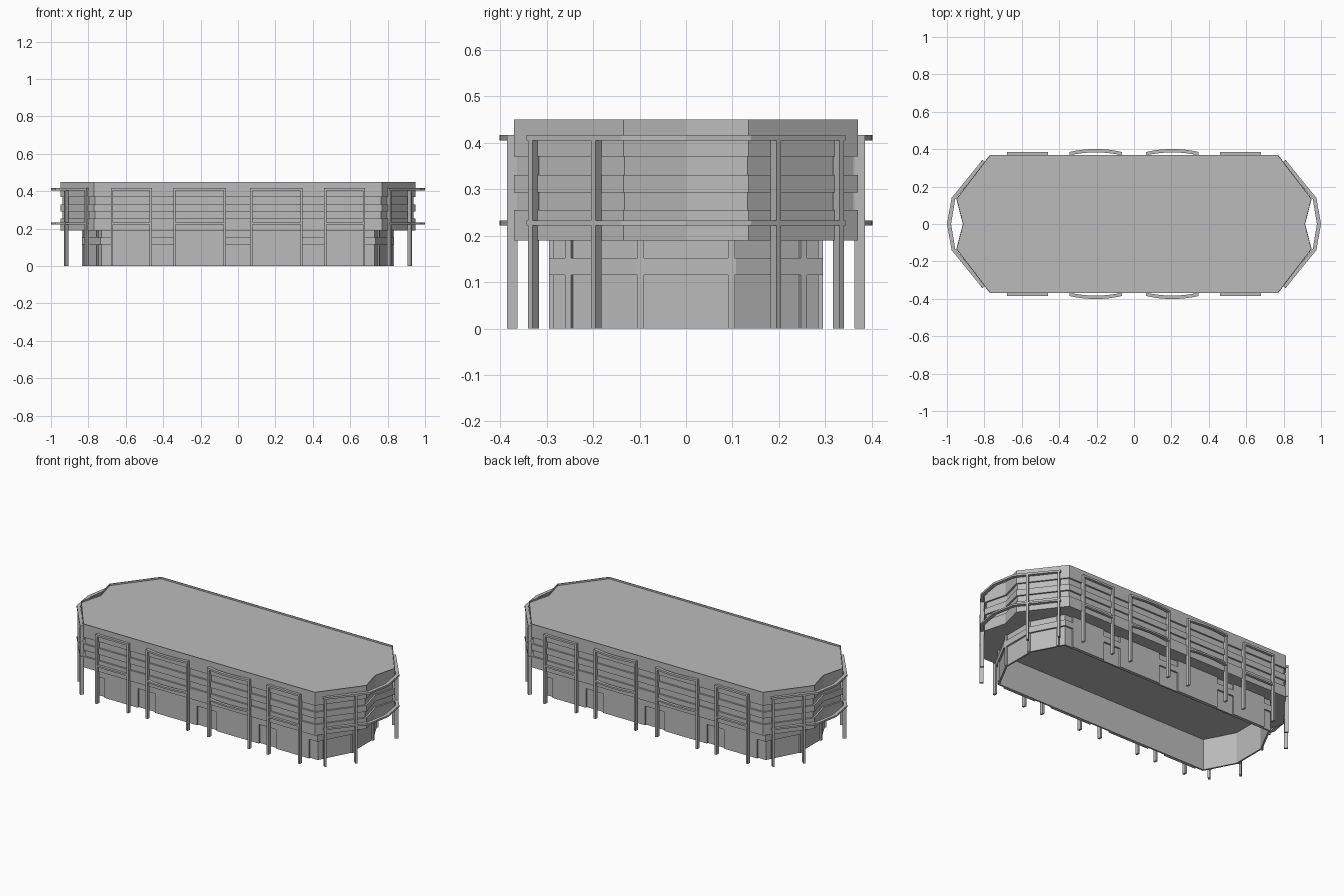
import bpy, bmesh
from mathutils import Vector

cube = bpy.data.objects.get("Cube")
if cube:
    bpy.data.objects.remove(cube, do_unlink=True)

grey = bpy.data.materials.new("plain_grey")
grey.use_nodes = True
tone = (0.5, 0.5, 0.5, 1)
grey.diffuse_color = tone
grey.node_tree.nodes["Principled BSDF"].inputs["Base Color"].default_value = tone


def loft(name, rings, cap_start=True, cap_end=True):
    """Join equal rings of 3D points into one flat-faced object."""
    bm = bmesh.new()
    loops = [[bm.verts.new(p) for p in ring] for ring in rings]
    n = len(rings[0])
    for a, b in zip(loops, loops[1:]):
        for i in range(n):
            j = (i + 1) % n
            bm.faces.new((a[i], a[j], b[j], b[i]))
    if cap_start:
        bm.faces.new(loops[0][::-1])
    if cap_end:
        bm.faces.new(loops[-1])
    bmesh.ops.recalc_face_normals(bm, faces=bm.faces)
    mesh = bpy.data.meshes.new(name)
    bm.to_mesh(mesh)
    bm.free()
    mesh.materials.append(grey)
    obj = bpy.data.objects.new(name, mesh)
    bpy.context.collection.objects.link(obj)
    return obj


def at_height(points, z):
    return [(p[0], p[1], z) for p in points]


def prism(name, points, z0, z1):
    return loft(name, [at_height(points, z0), at_height(points, z1)])


def inset(points, d):
    """Move a counter-clockwise outline inward by d with mitred corners."""
    out = []
    for i, p in enumerate(points):
        p = Vector(p)
        e1 = (p - Vector(points[i - 1])).normalized()
        e2 = (Vector(points[(i + 1) % len(points)]) - p).normalized()
        n1, n2 = Vector((-e1.y, e1.x)), Vector((-e2.y, e2.x))
        out.append(p + (n1 + n2) * d / (1 + n1.dot(n2)))
    return out


def shell(name, outline, profile, **caps):
    return loft(name, [at_height(inset(outline, d), z) for z, d in profile], **caps)


def post(name, centre, along, width, depth, z0, z1):
    """Upright bar whose width runs in the given direction."""
    t = Vector(along).normalized() * width / 2
    n = Vector((-t.y, t.x)).normalized() * depth / 2
    c = Vector(centre)
    return prism(name, [c - t - n, c + t - n, c + t + n, c - t + n], z0, z1)


RAILS = ((0.222, 0.232), (0.405, 0.417))

# Upper storey: grooved walls, low rim and sunken roof
quarter = [(0.95, 0.135), (0.77, 0.37)]
half = quarter + [(-x, y) for x, y in quarter[::-1]]
upper_outline = half + [(-0.915, 0)] + [(-x, -y) for x, y in half] + [(0.915, 0)]
G = 0.01
shell("upper_storey", upper_outline, [
    (0.19, 0), (0.255, 0), (0.255, G), (0.293, G), (0.293, 0), (0.33, 0),
    (0.33, G), (0.37, G), (0.37, 0), (0.45, 0), (0.45, 0.004), (0.44, 0.004)])

# Lower storey: hollow wall with a projecting band, open underneath
quarter = [(0.825, 0.105), (0.73, 0.285)]
half = quarter + [(-x, y) for x, y in quarter[::-1]]
lower_outline = half + [(-x, -y) for x, y in half]
shell("lower_wall", lower_outline, [
    (0.19, 0), (0.152, 0), (0.152, -G), (0.115, -G), (0.115, 0),
    (0, 0), (0, G), (0.19, G)], cap_start=False, cap_end=False)

# Long sides: four framed bays, the middle two with bowed rails
for side, label in ((-1, "front"), (1, "back")):
    for cx, width, bow in ((-0.57, 0.22, 0), (-0.205, 0.28, 0.016),
                           (0.205, 0.28, 0.016), (0.57, 0.22, 0)):
        w = width / 2
        post(label + "_bay_panel", (cx, side * 0.287), (1, 0), width, 0.016, 0, 0.19)
        steps = [i / 4 - 1 for i in range(9)]
        outer = [(cx + t * w, side * (0.385 + bow * (1 - t * t))) for t in steps]
        inner = [(x, y - side * 0.018) for x, y in outer]
        for z0, z1 in RAILS:
            prism(label + "_bay_rail", outer + inner[::-1], z0, z1)
        for s in (-1, 1):
            post(label + "_bay_post", (cx + s * (w - 0.006), side * 0.374),
                 (1, 0), 0.012, 0.022, 0, 0.405)

# Rounded ends: wrapping rails, posts and wall strips
for side, label in ((-1, "right"), (1, "left")):
    outer = [(0.81, -0.343), (0.975, -0.14), (1.0, 0), (0.975, 0.14), (0.81, 0.343)]
    inner = [(0.795, -0.33), (0.956, -0.133), (0.978, 0), (0.956, 0.133), (0.795, 0.33)]
    ring = [(side * x, y) for x, y in outer + inner[::-1]]
    for z0, z1 in RAILS:
        prism(label + "_end_rail", ring, z0, z1)
    for s in (-1, 1):
        slope = (side * 0.165, -s * 0.203)
        for x, y in ((0.809, 0.328), (0.919, 0.193)):
            post(label + "_end_post", (side * x, s * y), slope, 0.012, 0.022, 0, 0.405)
        post(label + "_corner_strip", (side * 0.827, s * 0.097), (0, 1),
             0.014, 0.016, 0, 0.19)
        post(label + "_wall_strip", (side * 0.75, s * 0.25), (side * 0.095, -s * 0.18),
             0.014, 0.016, 0, 0.19)
